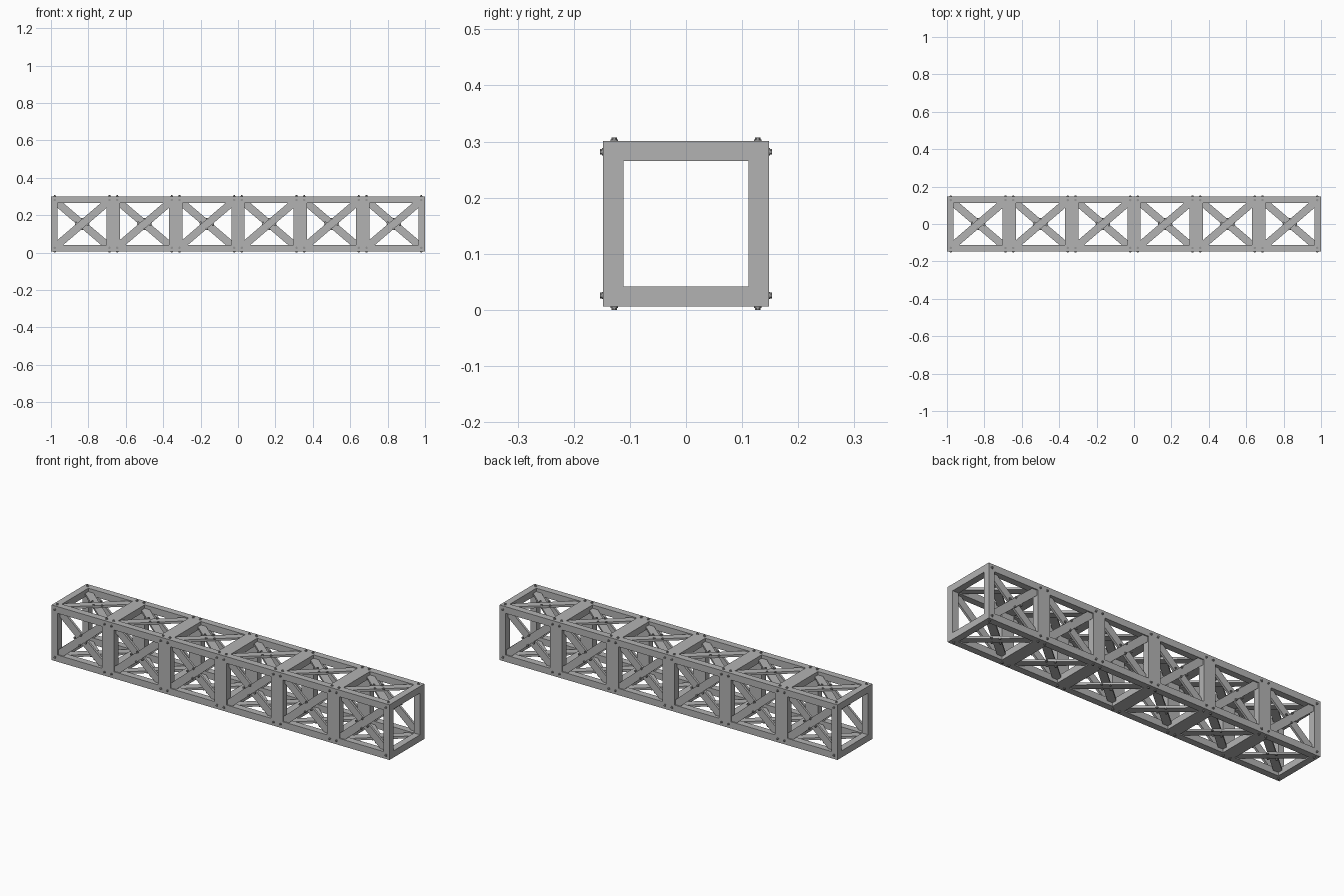
import bpy, bmesh, math
from mathutils import Matrix, Vector

cube = bpy.data.objects.get("Cube")
if cube:
    bpy.data.objects.remove(cube)

BAYS = 6
PITCH = 2 / BAYS
HALF_X, HALF = PITCH / 2, 0.1475   # half size of one bay
BAR = 0.036                        # square bar width
MID_Z = 0.1535


def material(name, value):
    mat = bpy.data.materials.new(name)
    mat.use_nodes = True
    color = (value, value, value, 1)
    mat.diffuse_color = color
    mat.node_tree.nodes["Principled BSDF"].inputs["Base Color"].default_value = color
    return mat


steel = material("grey steel", 0.45)
bolt_steel = material("bolt steel", 0.3)


def box(bm, center, size, turn=Matrix()):
    bmesh.ops.create_cube(bm, size=1, matrix=Matrix.Translation(center) @ turn
                          @ Matrix.Diagonal((*size, 1)))


def bolt(bm, x, y, z):
    # washer with a smaller hexagonal head, axis along z
    for radius, depth, sides, lift in ((0.0065, 0.003, 12, 0.001), (0.005, 0.006, 6, 0.003)):
        bmesh.ops.create_cone(bm, cap_ends=True, segments=sides, radius1=radius,
                              radius2=radius, depth=depth,
                              matrix=Matrix.Translation((x, y, z + lift)))


def finish(bm, name, mat):
    mesh = bpy.data.meshes.new(name)
    bm.to_mesh(mesh)
    bm.free()
    mesh.materials.append(mat)
    return mesh


def place(name, mesh, matrix):
    obj = bpy.data.objects.new(name, mesh)
    obj.matrix_world = matrix
    bpy.context.collection.objects.link(obj)


# Box frame of one bay: long rails plus a square ring at each end
bm = bmesh.new()
edge, end = HALF - BAR / 2, HALF_X - BAR / 2
inner = 2 * (HALF - BAR)
for s in (-1, 1):
    for t in (-1, 1):
        box(bm, (0, s * edge, t * edge), (PITCH, BAR, BAR))
        box(bm, (s * end, t * edge, 0), (BAR, BAR, inner))
        box(bm, (s * end, 0, t * edge), (BAR, inner, BAR))
frame = finish(bm, "bay_frame", steel)

# Crossed flat braces for one side, in two layers below the outer face
bm = bmesh.new()
angle = math.atan2(HALF - BAR, HALF_X - BAR)
length = 2 * math.hypot(HALF - BAR, HALF_X - BAR) + 0.01
for s, depth in ((1, 0.012), (-1, 0.024)):
    box(bm, (0, 0, HALF - depth), (length, 0.04, 0.012), Matrix.Rotation(s * angle, 4, "Z"))
braces = finish(bm, "cross_braces", steel)

# Bolts for one side: frame corners and around the crossing
bm = bmesh.new()
for s in (-1, 1):
    for t in (-1, 1):
        bolt(bm, s * (HALF_X - 0.0205), t * (HALF - 0.0195), HALF)
for x, y in ((0.033, -0.006), (0.003, 0.026)):
    bolt(bm, x, y, HALF - 0.006)
    bolt(bm, -x, -y, HALF - 0.006)
bolts = finish(bm, "side_bolts", bolt_steel)

# Repeat the bay along the beam, with the four sides turned about its axis
sides = ("top", "front", "bottom", "back")
for i in range(BAYS):
    at = Matrix.Translation(Vector((-1 + PITCH * (i + 0.5), 0, MID_Z)))
    place(f"bay_frame_{i + 1}", frame, at)
    for k, side in enumerate(sides):
        turned = at @ Matrix.Rotation(k * math.pi / 2, 4, "X")
        place(f"{side}_braces_{i + 1}", braces, turned)
        place(f"{side}_bolts_{i + 1}", bolts, turned)
